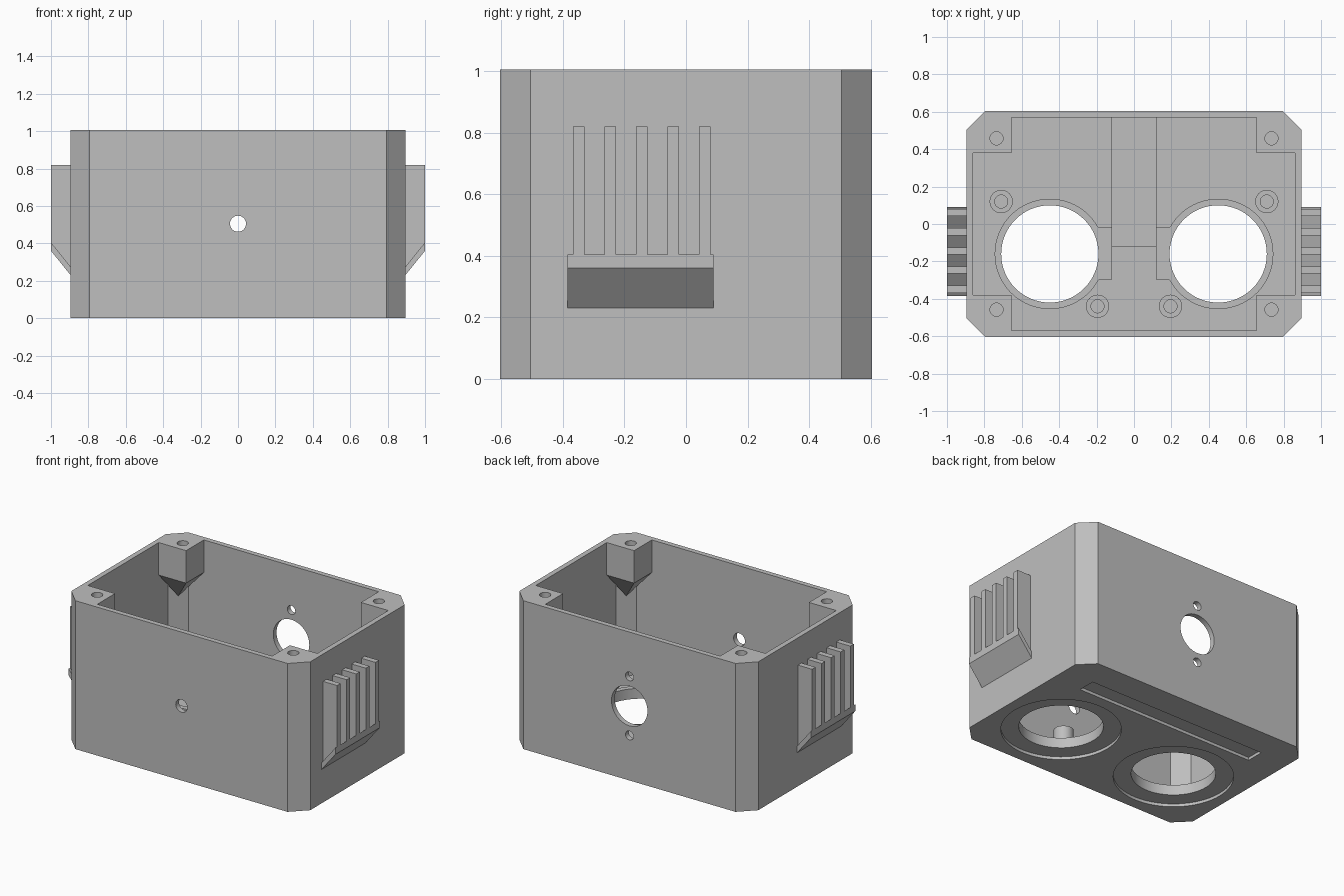
import bpy, bmesh, math
from mathutils import Matrix, Vector

if "Cube" in bpy.data.objects:
    bpy.data.objects.remove(bpy.data.objects["Cube"], do_unlink=True)

grey = bpy.data.materials.new("plain_grey")
grey.use_nodes = True
grey.diffuse_color = (0.52, 0.52, 0.52, 1)
grey.node_tree.nodes["Principled BSDF"].inputs["Base Color"].default_value = grey.diffuse_color

HX, HY, H = 0.895, 0.605, 1.005      # outer half sizes and height
IX, IY, CH = 0.86, 0.57, 0.09        # cavity half sizes and its corner cut
FLOOR = 0.06
EYE_X, EYE_Y = 0.45, -0.16


def finish(bm, name):
    bmesh.ops.recalc_face_normals(bm, faces=bm.faces)
    me = bpy.data.meshes.new(name)
    bm.to_mesh(me)
    bm.free()
    ob = bpy.data.objects.new(name, me)
    bpy.context.collection.objects.link(ob)
    me.materials.append(grey)
    return ob


def prism(name, pts, direction):
    """Extrude a closed outline of 3D points along a direction."""
    bm = bmesh.new()
    face = bm.faces.new([bm.verts.new(p) for p in pts])
    ext = bmesh.ops.extrude_face_region(bm, geom=[face])
    moved = [v for v in ext["geom"] if isinstance(v, bmesh.types.BMVert)]
    bmesh.ops.translate(bm, verts=moved, vec=Vector(direction))
    return finish(bm, name)


def box(name, x0, x1, y0, y1, z0, z1):
    return prism(name, [(x0, y0, z0), (x1, y0, z0), (x1, y1, z0), (x0, y1, z0)],
                 (0, 0, z1 - z0))


def octagon(name, hx, hy, c, z0, z1):
    quarter = [(hx, hy - c), (hx - c, hy)]
    pts = (quarter + [(-x, y) for x, y in quarter[::-1]]
           + [(-x, -y) for x, y in quarter] + [(x, -y) for x, y in quarter[::-1]])
    return prism(name, [(x, y, z0) for x, y in pts], (0, 0, z1 - z0))


def cylinder(name, r, centre, depth, axis="Z", seg=48):
    bm = bmesh.new()
    rot = Matrix.Rotation(math.pi / 2, 4, "X") if axis == "Y" else Matrix()
    bmesh.ops.create_cone(bm, cap_ends=True, segments=seg, radius1=r, radius2=r,
                          depth=depth, matrix=Matrix.Translation(centre) @ rot)
    return finish(bm, name)


def combine(ob, other, operation="DIFFERENCE"):
    """Apply a boolean and remove the helper."""
    other.hide_render = True
    mod = ob.modifiers.new("cut", "BOOLEAN")
    mod.operation, mod.object, mod.solver = operation, other, "EXACT"
    bpy.ops.object.select_all(action="DESELECT")
    bpy.context.view_layer.objects.active = ob
    ob.select_set(True)
    bpy.ops.object.modifier_apply(modifier=mod.name)
    bpy.data.objects.remove(other, do_unlink=True)


def smooth(ob):
    bpy.ops.object.select_all(action="DESELECT")
    bpy.context.view_layer.objects.active = ob
    ob.select_set(True)
    bpy.ops.object.shade_smooth_by_angle(angle=math.radians(25))


# Open-topped shell with chamfered corners
shell = octagon("shell", HX, HY, 0.1, 0, H)
combine(shell, octagon("cavity", IX, IY, CH, FLOOR, H + 0.2))

# Low centre block on the floor and side pads next to the round openings
combine(shell, box("centre_block", -0.12, 0.12, -0.12, IY + 0.01, 0.03, FLOOR + 0.06), "UNION")
for s in (-1, 1):
    xs = sorted((s * 0.12, s * 0.26))
    combine(shell, box("pad", *xs, -0.3, -0.015, 0.03, FLOOR + 0.03), "UNION")
    combine(shell, cylinder("collar", 0.295, (s * EYE_X, EYE_Y, 0.06), 0.06, seg=64), "UNION")

# Round floor openings with shallow recesses underneath
for s in (-1, 1):
    combine(shell, cylinder("opening", 0.26, (s * EYE_X, EYE_Y, 0), 0.5, seg=64))
    combine(shell, cylinder("recess", 0.37, (s * EYE_X, EYE_Y, 0), 0.04, seg=64))
combine(shell, box("slot", -0.675, 0.675, 0.29, 0.41, -0.1, 0.02))

# Front hole, rear opening and its two screw holes
combine(shell, cylinder("front_hole", 0.043, (0, -HY, 0.505), 0.2, "Y", 32))
combine(shell, cylinder("rear_opening", 0.135, (0, HY, 0.505), 0.2, "Y"))
for dz in (-0.2, 0.2):
    combine(shell, cylinder("rear_screw_hole", 0.03, (0, HY, 0.505 + dz), 0.2, "Y", 24))
smooth(shell)

# Corner screw posts, tapering down into the corners
for sx, nx in ((-1, "right"), (1, "left")):
    for sy, ny in ((-1, "front"), (1, "rear")):
        plan = [(0.655, 0.38), (IX, 0.38), (IX, IY - CH), (IX - CH, IY), (0.655, IY)]
        pts = [(x, y, z) for x, y in plan for z in (0.785, H)]
        pts += [(IX, IY - CH, 0.685), (IX - CH, IY, 0.685),
                (IX - CH / 2, IY - CH / 2, 0.6)]
        bm = bmesh.new()
        for x, y, z in pts:
            bm.verts.new((sx * x, sy * y, z))
        hull = bmesh.ops.convex_hull(bm, input=bm.verts)
        spare = {v for v in hull["geom_interior"] if isinstance(v, bmesh.types.BMVert)}
        bmesh.ops.delete(bm, geom=list(spare), context="VERTS")
        bmesh.ops.dissolve_limit(bm, angle_limit=0.01, verts=bm.verts, edges=bm.edges)
        post = finish(bm, f"{ny}_{nx}_screw_post")
        combine(post, cylinder("screw_hole", 0.035, (sx * 0.735, sy * 0.458, H), 0.4, seg=32))
        smooth(post)

# Hollow standoffs on the floor
for s, side in ((-1, "right"), (1, "left")):
    for x, y, place in ((0.71, 0.12, "outer"), (0.195, -0.44, "inner")):
        boss = cylinder(f"{side}_{place}_standoff", 0.062, (s * x, y, 0.13), 0.16, seg=32)
        combine(boss, cylinder("bore", 0.035, (s * x, y, 0.2), 0.24, seg=32))
        smooth(boss)

# Side vents: a sloped ledge carrying five upright fins
for s, side in ((-1, "right"), (1, "left")):
    ledge = [(HX, 0.23), (1.0, 0.36), (1.0, 0.405), (HX, 0.275)]
    prism(f"{side}_vent_ledge", [(s * x, -0.385, z) for x, z in ledge], (0, 0.475, 0))
    for i in range(5):
        y = -0.368 + i * 0.1025
        fin = [(HX, 0.275), (1.0, 0.405), (1.0, 0.82), (HX, 0.82)]
        prism(f"{side}_vent_fin_{i + 1}", [(s * x, y, z) for x, z in fin], (0, 0.038, 0))
